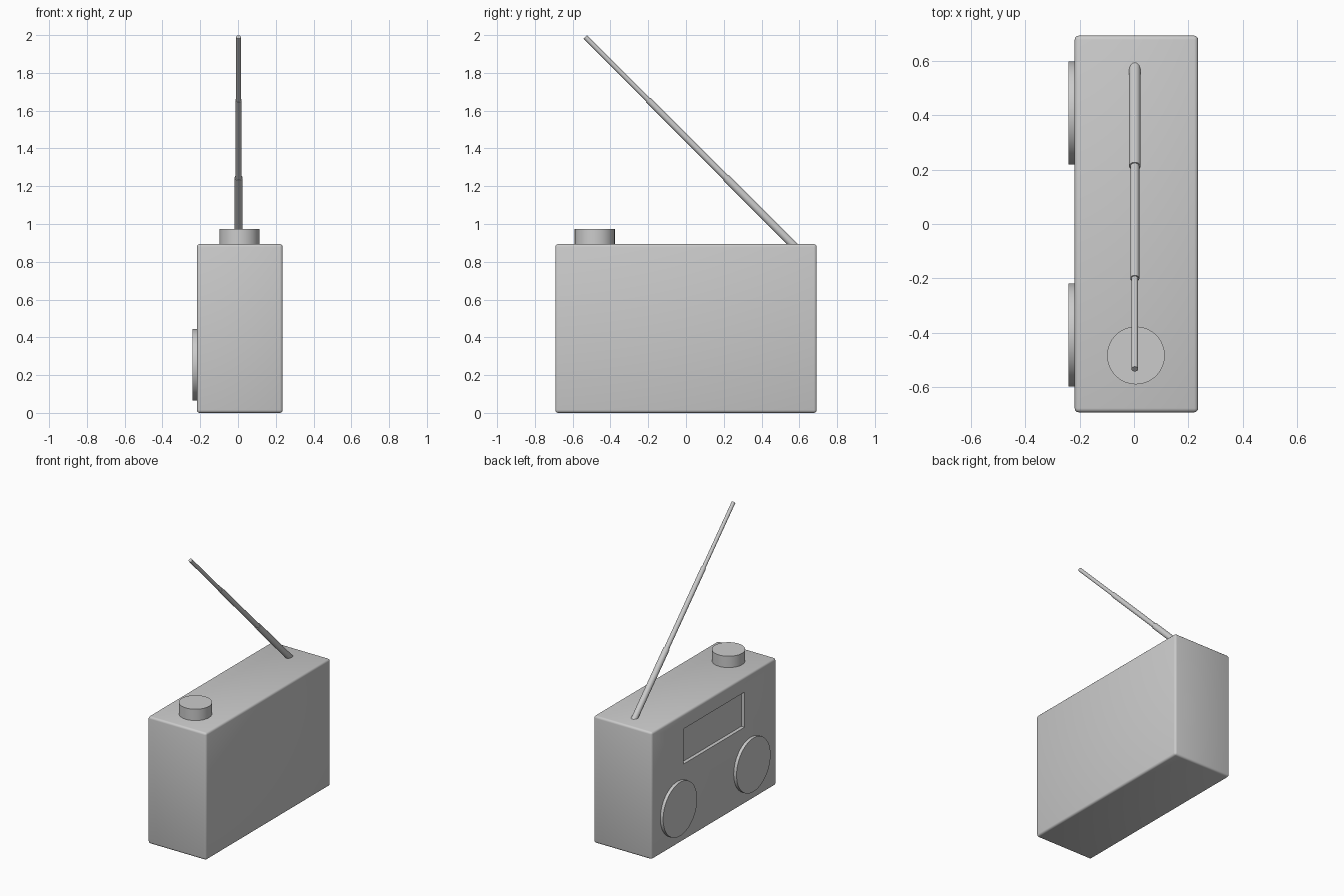
import bpy, math
from mathutils import Vector

if "Cube" in bpy.data.objects:
    bpy.data.objects.remove(bpy.data.objects["Cube"])


def box(name, lo, hi):
    lo, hi = Vector(lo), Vector(hi)
    bpy.ops.mesh.primitive_cube_add(size=1, location=(lo + hi) / 2)
    ob = bpy.context.object
    ob.name = name
    ob.scale = hi - lo
    bpy.ops.object.transform_apply(location=False, rotation=False, scale=True)
    return ob


def rod(name, a, b, r, sides=64, bevel=0):
    a, b = Vector(a), Vector(b)
    d = b - a
    bpy.ops.mesh.primitive_cylinder_add(vertices=sides, radius=r, depth=d.length, location=(a + b) / 2)
    ob = bpy.context.object
    ob.name = name
    ob.rotation_euler = d.to_track_quat('Z', 'Y').to_euler()
    bpy.ops.object.shade_smooth_by_angle(angle=math.radians(30))
    if bevel:
        m = ob.modifiers.new("Bevel", 'BEVEL')
        m.width, m.segments = bevel, 2
    return ob


FACE = -0.218   # x of the speaker side
TOP = 0.894
MID = 0.007     # x of knob and antenna

# Case with softly rounded edges
case = box("case", (FACE, -0.692, 0), (0.236, 0.692, TOP))
bev = case.modifiers.new("Bevel", 'BEVEL')
bev.width, bev.segments = 0.015, 3

# Recessed display window
cutter = box("display_cutter", (FACE - 0.1, -0.34, 0.54), (FACE + 0.025, 0.34, 0.787))
cutter.hide_render = True
cutter.hide_set(True)
cut = case.modifiers.new("Display", 'BOOLEAN')
cut.operation, cut.object, cut.solver = 'DIFFERENCE', cutter, 'EXACT'
bpy.context.view_layer.objects.active = case
case.select_set(True)
for m in ("Bevel", "Display"):
    bpy.ops.object.modifier_apply(modifier=m)
bpy.data.objects.remove(cutter)
bpy.ops.object.shade_smooth_by_angle(angle=math.radians(35))

# Two round speakers
for side, y in (("left", 0.408), ("right", -0.408)):
    rod(side + "_speaker", (FACE + 0.01, y, 0.255), (-0.24, y, 0.255), 0.189)

# Tuning knob on top
rod("tuning_knob", (MID, -0.483, TOP - 0.01), (MID, -0.483, 0.974), 0.106)

# Telescopic antenna leaning at 45 degrees, in three thinning sections
def on_line(y):
    return (0.003, y, 1.457 - y)

stops = (0.60, 0.212, -0.2, -0.533)
for i, r in enumerate((0.021, 0.0165, 0.0125)):
    start = stops[i] + (0.02 if i else 0)
    rod(f"antenna_section_{i + 1}", on_line(start), on_line(stops[i + 1]), r, 32)
